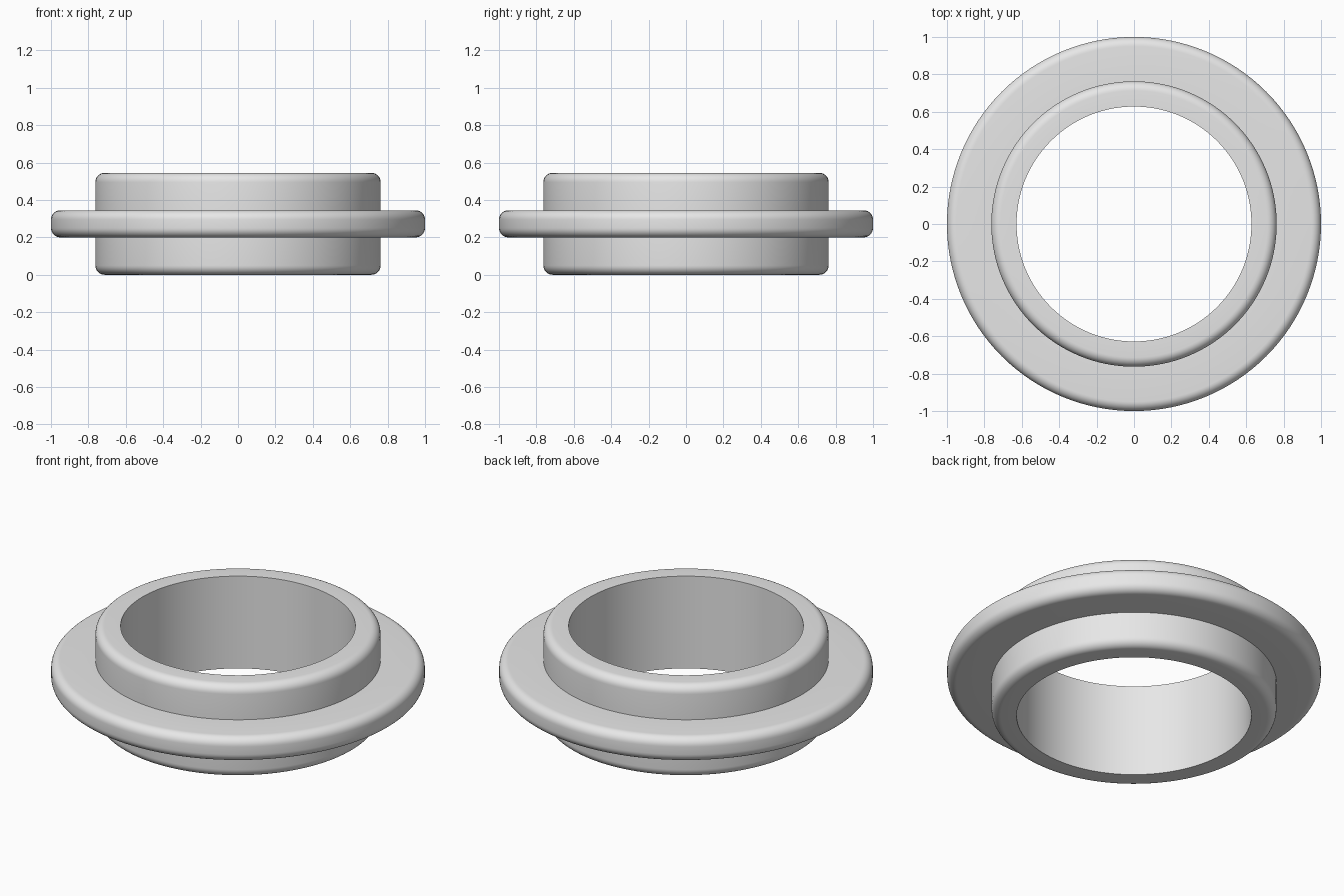
import bpy, bmesh, math

SEGMENTS = 128
BORE, COLLAR, FLANGE = 0.628, 0.763, 1.0
HEIGHT, FLANGE_LOW, FLANGE_HIGH = 0.545, 0.2, 0.345
FILLET = 0.05

cube = bpy.data.objects.get("Cube")
if cube:
    bpy.data.objects.remove(cube, do_unlink=True)

grey = bpy.data.materials.new("light_grey")
grey.use_nodes = True
colour = (0.8, 0.8, 0.8, 1)
grey.diffuse_color = colour
grey.node_tree.nodes["Principled BSDF"].inputs["Base Color"].default_value = colour


def outer_fillet(radius, z, start, steps=8):
    """Quarter-round corner at the outer edge, swept upward from angle start."""
    centre_z = z + FILLET if start < 0 else z - FILLET
    angles = [math.radians(start + 90 * i / steps) for i in range(steps + 1)]
    return [(radius - FILLET + FILLET * math.cos(a),
             centre_z + FILLET * math.sin(a)) for a in angles]


# Closed section: bore, lower collar, flange, upper collar
profile = [(BORE, 0)]
profile += outer_fillet(COLLAR, 0, -90)
profile.append((COLLAR, FLANGE_LOW))
profile += outer_fillet(FLANGE, FLANGE_LOW, -90)
profile += outer_fillet(FLANGE, FLANGE_HIGH, 0)
profile.append((COLLAR, FLANGE_HIGH))
profile += outer_fillet(COLLAR, HEIGHT, 0)
profile.append((BORE, HEIGHT))

# Revolve the section around z
bm = bmesh.new()
verts = [bm.verts.new((r, 0, z)) for r, z in profile]
edges = [bm.edges.new((v, verts[(i + 1) % len(verts)])) for i, v in enumerate(verts)]
bmesh.ops.spin(bm, geom=verts + edges, cent=(0, 0, 0), axis=(0, 0, 1),
               angle=math.tau, steps=SEGMENTS, use_merge=True)
bmesh.ops.remove_doubles(bm, verts=bm.verts, dist=0.0001)
bmesh.ops.recalc_face_normals(bm, faces=bm.faces)

mesh = bpy.data.meshes.new("flanged_ring")
bm.to_mesh(mesh)
bm.free()
mesh.materials.append(grey)
ring = bpy.data.objects.new("flanged_ring", mesh)
bpy.context.collection.objects.link(ring)

# Smooth rounds with crisp bore and collar edges
bpy.ops.object.select_all(action="DESELECT")
ring.select_set(True)
bpy.context.view_layer.objects.active = ring
bpy.ops.object.shade_smooth_by_angle(angle=math.radians(30))
